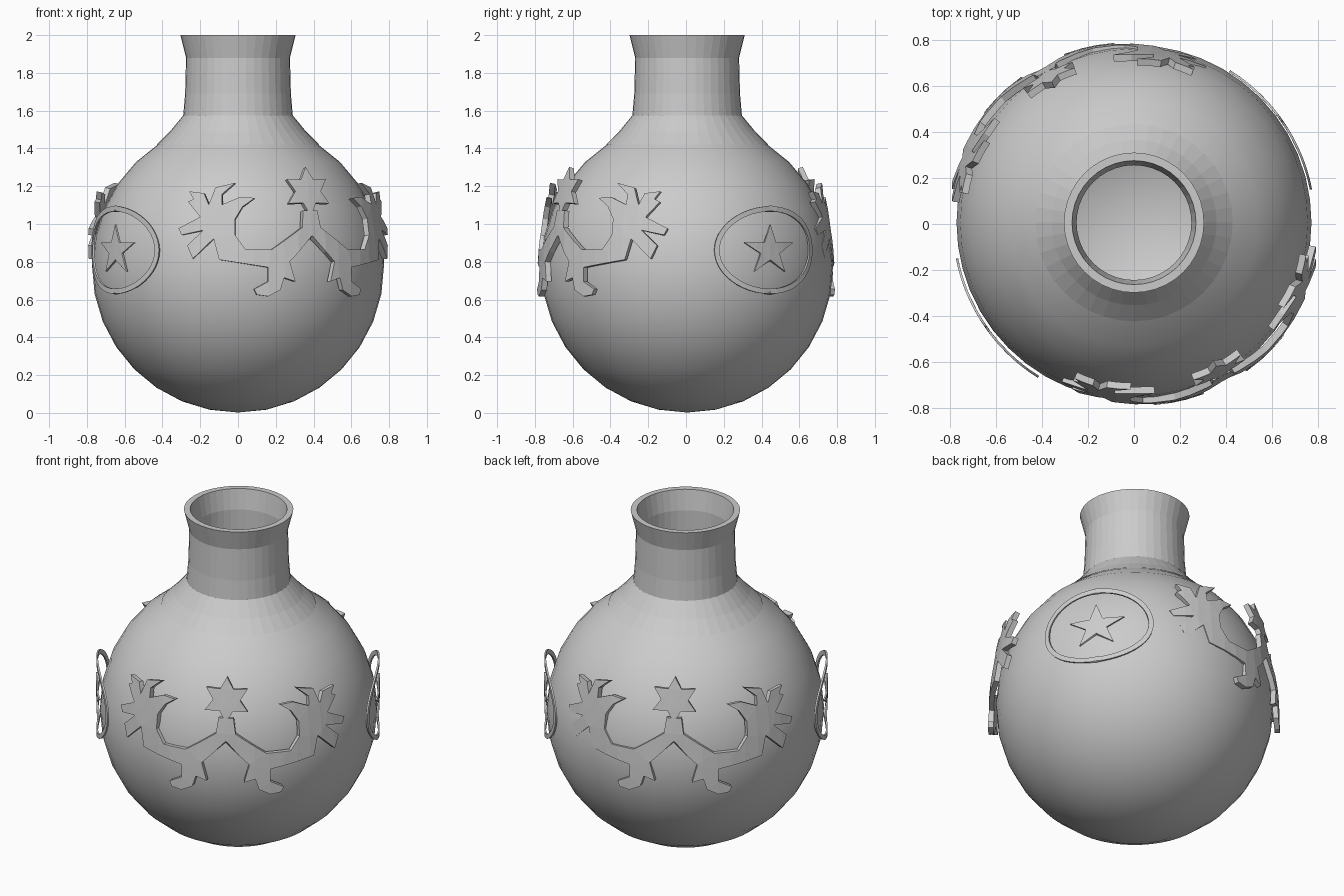
import bpy, bmesh
from math import sin, cos, pi, radians, acos, floor, ceil
from mathutils import Vector

if "Cube" in bpy.data.objects:
    bpy.data.objects.remove(bpy.data.objects["Cube"])

YC = 0.006          # slight offset of the vessel axis


def finish(bm, name, smooth=False):
    bmesh.ops.recalc_face_normals(bm, faces=bm.faces)
    me = bpy.data.meshes.new(name)
    bm.to_mesh(me)
    bm.free()
    ob = bpy.data.objects.new(name, me)
    bpy.context.collection.objects.link(ob)
    for p in me.polygons:
        p.use_smooth = smooth
    return ob


def lathe(name, profile, segs, smooth):
    bm = bmesh.new()
    vs = [bm.verts.new((r, 0, z)) for r, z in profile]
    es = [bm.edges.new(p) for p in zip(vs, vs[1:])]
    bmesh.ops.spin(bm, geom=vs + es, cent=(0, 0, 0), axis=(0, 0, 1),
                   angle=2 * pi, steps=segs, use_duplicate=False)
    bmesh.ops.remove_doubles(bm, verts=bm.verts, dist=1e-4)
    bmesh.ops.translate(bm, verts=bm.verts, vec=(0, YC, 0))
    return finish(bm, name, smooth)


def arc(r, a0, a1, n):
    return [(r * cos(radians(a0 + (a1 - a0) * i / n)),
             0.775 + r * sin(radians(a0 + (a1 - a0) * i / n))) for i in range(n + 1)]


# Round body: outer shell and inner shell, joined at the skirt by the neck
lathe("body", arc(0.773, -90, 57, 13), 48, True)
lathe("body_inside", arc(0.735, -90, 70, 14), 48, True)

# Flat-faceted neck with flared lip and hollow inside
lathe("neck", [(0.43, 1.42), (0.36, 1.49), (0.29, 1.575), (0.28, 1.69), (0.275, 1.88),
               (0.305, 2.0), (0.27, 2.0), (0.25, 1.88), (0.25, 1.46)], 40, False)


def wrap(name, faces, centre, radius, thick, shift=0.0, flip=False):
    """Bend flat (angle, z) faces round the body and thicken them."""
    bm = bmesh.new()
    for f in faces:
        bm.faces.new([bm.verts.new((a, z, 0)) for a, z in f])
    bmesh.ops.remove_doubles(bm, verts=bm.verts, dist=1e-5)
    bmesh.ops.triangulate(bm, faces=bm.faces)
    step = radians(6)
    xs = [v.co.x for v in bm.verts]
    for k in range(ceil(min(xs) / step), floor(max(xs) / step) + 1):
        bmesh.ops.bisect_plane(bm, geom=bm.verts[:] + bm.edges[:] + bm.faces[:],
                               plane_co=(k * step, 0, 0), plane_no=(1, 0, 0))
    bmesh.ops.recalc_face_normals(bm, faces=bm.faces)
    for v in bm.verts:
        a, z = v.co.x + radians(centre), v.co.y
        r = radius(z) - thick / 2
        s = -1 if flip else 1
        v.co = Vector((s * (shift + r * cos(a)), s * r * sin(a), z))
    ob = finish(bm, name)
    m = ob.modifiers.new("thickness", 'SOLIDIFY')
    m.thickness = thick
    m.offset = 0
    return ob


def star(n, z0, rx, rz, inner):
    return [((1 if i % 2 == 0 else inner) * rx / 0.78 * sin(pi * i / n),
             z0 + (1 if i % 2 == 0 else inner) * rz * cos(pi * i / n)) for i in range(2 * n)]


def crest_r(z):
    return 0.79 - 0.09 * (max(z - 0.65, 0) / 0.65) ** 2


# Left half of the winged crest, as seen from the front (x, z)
half = [(.345, 1.07), (.34, .98), (.18, .865), (.04, .865), (-.015, .94), (-.015, 1.025),
        (.025, 1.09), (.09, 1.135), (.01, 1.14), (-.085, 1.10), (-.085, 1.155),
        (-.015, 1.215), (-.12, 1.19), (-.155, 1.10), (-.18, 1.16), (-.26, 1.17),
        (-.235, 1.13), (-.265, 1.115), (-.20, 1.035), (-.315, .975), (-.30, .94),
        (-.185, .965), (-.27, .885), (-.24, .815), (-.13, .92), (-.10, .81),
        (.16, .77), (.16, .695), (.085, .655), (.10, .625), (.16, .617), (.225, .65),
        (.245, .715), (.305, .695), (.275, .80)]
left = [(-(acos((x - 0.03) / crest_r(z)) - radians(62)), z) for x, z in half]
crest = left + [(0, .93)] + [(-a, z) for a, z in reversed(left)]

# Oval medallion ring band
N = 48
pt = lambda i, k: ((0.41 - 0.035 * k) * cos(2 * pi * i / N),
                   0.862 + (0.232 - 0.027 * k) * sin(2 * pi * i / N))
ring = [[pt(i, 0), pt(i + 1, 0), pt(i + 1, 1), pt(i, 1)] for i in range(N)]

# Crest, crest star, medallion ring and medallion star on two opposite sides
for flip, side in ((False, "front"), (True, "back")):
    wrap(side + "_winged_crest", [crest], -62, crest_r, 0.03, 0.03, flip)
    wrap(side + "_crest_star", [star(6, 1.17, 0.148, 0.128, 0.55)], -62, crest_r, 0.03, 0.03, flip)
    wrap(side + "_medallion_ring", ring, 34.5, lambda z: 0.79, 0.01, 0, flip)
    wrap(side + "_medallion_star", [star(5, 0.86, 0.165, 0.138, 0.38)], 34.5,
         lambda z: 0.79, 0.01, 0, flip)
